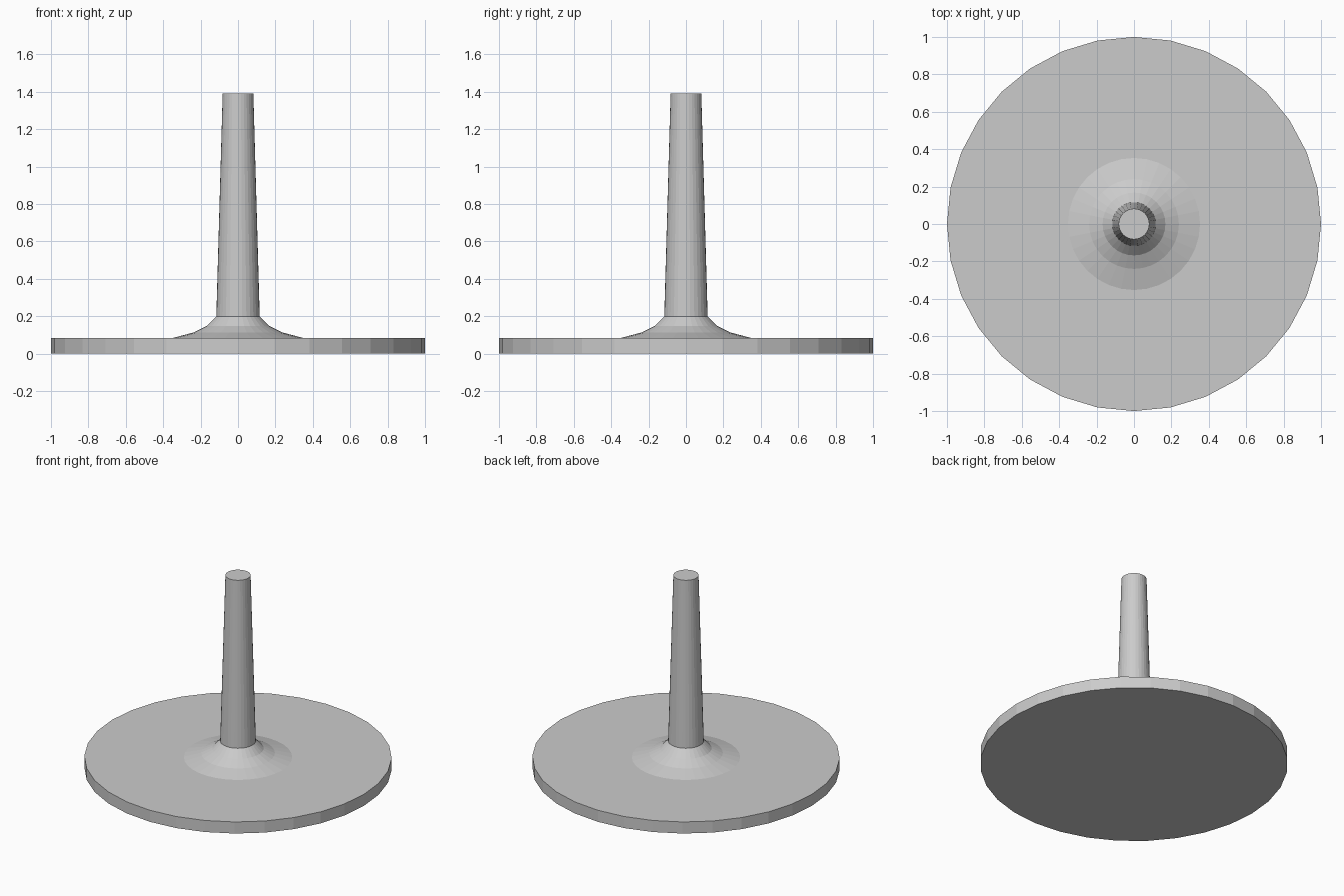
import bpy, bmesh, math

if "Cube" in bpy.data.objects:
    bpy.data.objects.remove(bpy.data.objects["Cube"])

grey = bpy.data.materials.new("plain_grey")
grey.diffuse_color = (0.6, 0.6, 0.6, 1)
grey.use_nodes = True
grey.node_tree.nodes["Principled BSDF"].inputs["Base Color"].default_value = grey.diffuse_color


def lathe(name, profile, sides):
    """Spin a (radius, height) profile around z and cap both ends."""
    bm = bmesh.new()
    rings = [[bm.verts.new((r * math.cos(2 * math.pi * i / sides),
                            r * math.sin(2 * math.pi * i / sides), z))
              for i in range(sides)] for r, z in profile]
    for low, high in zip(rings, rings[1:]):
        for i in range(sides):
            j = (i + 1) % sides
            bm.faces.new((low[i], low[j], high[j], high[i]))
    bm.faces.new(rings[0][::-1])
    bm.faces.new(rings[-1])
    mesh = bpy.data.meshes.new(name)
    bm.to_mesh(mesh)
    bm.free()
    mesh.materials.append(grey)
    obj = bpy.data.objects.new(name, mesh)
    bpy.context.collection.objects.link(obj)
    return obj


# Flat round base
lathe("base_disc", [(1, 0), (1, 0.083)], 32)

# Flared collar running up into the tapered stem
lathe("stem", [(0.353, 0.083), (0.24, 0.113), (0.168, 0.148),
               (0.116, 0.2), (0.082, 1.39)], 32)
